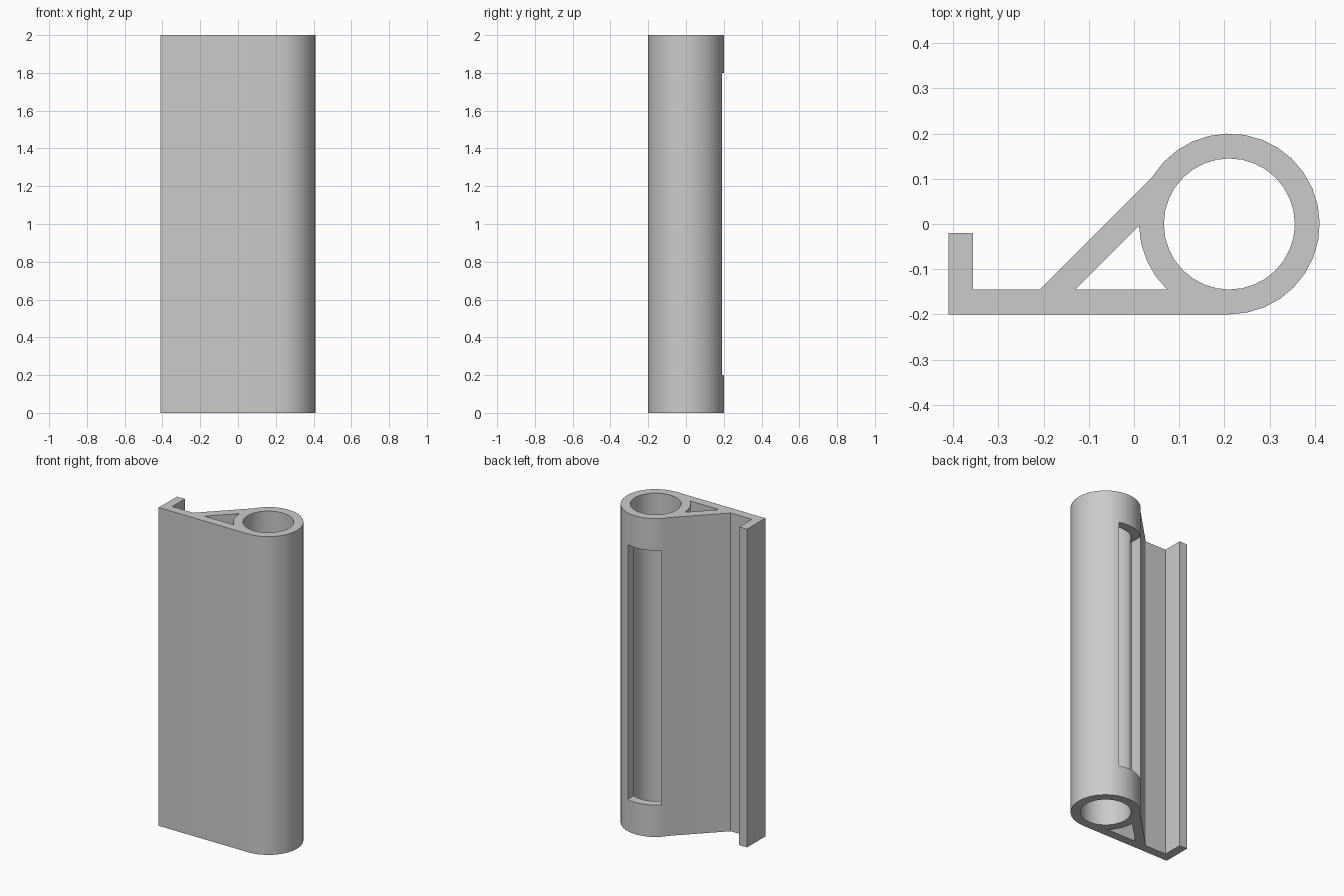
import bpy
import bmesh
from math import cos, sin, radians

if "Cube" in bpy.data.objects:
    bpy.data.objects.remove(bpy.data.objects["Cube"], do_unlink=True)

HEIGHT = 2.0
TUBE_X, OUTER, BORE = 0.211, 0.2, 0.145   # tube centre and radii
FLOOR = -0.145                            # inner face of the base plate

grey = bpy.data.materials.new("plain grey")
grey.use_nodes = True
grey.diffuse_color = (0.6, 0.6, 0.6, 1)
grey.node_tree.nodes["Principled BSDF"].inputs["Base Color"].default_value = (0.6, 0.6, 0.6, 1)


def arc(radius, start, end, steps):
    """Points on a circle round the tube axis, angles in degrees."""
    angles = [radians(start + (end - start) * i / steps) for i in range(steps + 1)]
    return [(TUBE_X + radius * cos(a), radius * sin(a)) for a in angles]


def extrude(name, outline, bottom, top):
    """Upright prism from a flat outline."""
    bm = bmesh.new()
    face = bm.faces.new([bm.verts.new((x, y, bottom)) for x, y in outline])
    result = bmesh.ops.extrude_face_region(bm, geom=[face])
    verts = [v for v in result["geom"] if isinstance(v, bmesh.types.BMVert)]
    bmesh.ops.translate(bm, verts=verts, vec=(0, 0, top - bottom))
    bmesh.ops.recalc_face_normals(bm, faces=bm.faces)
    mesh = bpy.data.meshes.new(name)
    bm.to_mesh(mesh)
    bm.free()
    mesh.materials.append(grey)
    obj = bpy.data.objects.new(name, mesh)
    bpy.context.collection.objects.link(obj)
    return obj


# Outer section: hooked lip, base plate, tube and sloping brace
section = [(-0.209, FLOOR), (-0.356, FLOOR), (-0.356, -0.02), (-0.411, -0.02), (-0.411, -OUTER)]
section += arc(OUTER, -90, 148.5, 21)
bracket = extrude("hinge_bracket", section, 0, HEIGHT)

# Cutters: round bore, hollow between brace and tube, window in the tube wall
bore = extrude("bore_cutter", arc(BORE, 0, 360, 32)[:-1], -0.1, HEIGHT + 0.1)
hollow = extrude("hollow_cutter", [(-0.13, FLOOR)] + arc(OUTER, 226.5, 181, 4), -0.1, HEIGHT + 0.1)
window = extrude("window_cutter", [(0.07, 0.06), (0.271, 0.06), (0.271, 0.3), (0.07, 0.3)], 0.2, 1.8)

bpy.ops.object.select_all(action="DESELECT")
bracket.select_set(True)
bpy.context.view_layer.objects.active = bracket
for cutter in (bore, hollow, window):
    cutter.hide_render = True
    cut = bracket.modifiers.new(cutter.name, "BOOLEAN")
    cut.operation = "DIFFERENCE"
    cut.solver = "EXACT"
    cut.object = cutter
    bpy.ops.object.modifier_apply(modifier=cut.name)
    bpy.data.objects.remove(cutter, do_unlink=True)

# Smooth tube with crisp edges
bpy.ops.object.shade_smooth_by_angle(angle=radians(13))
